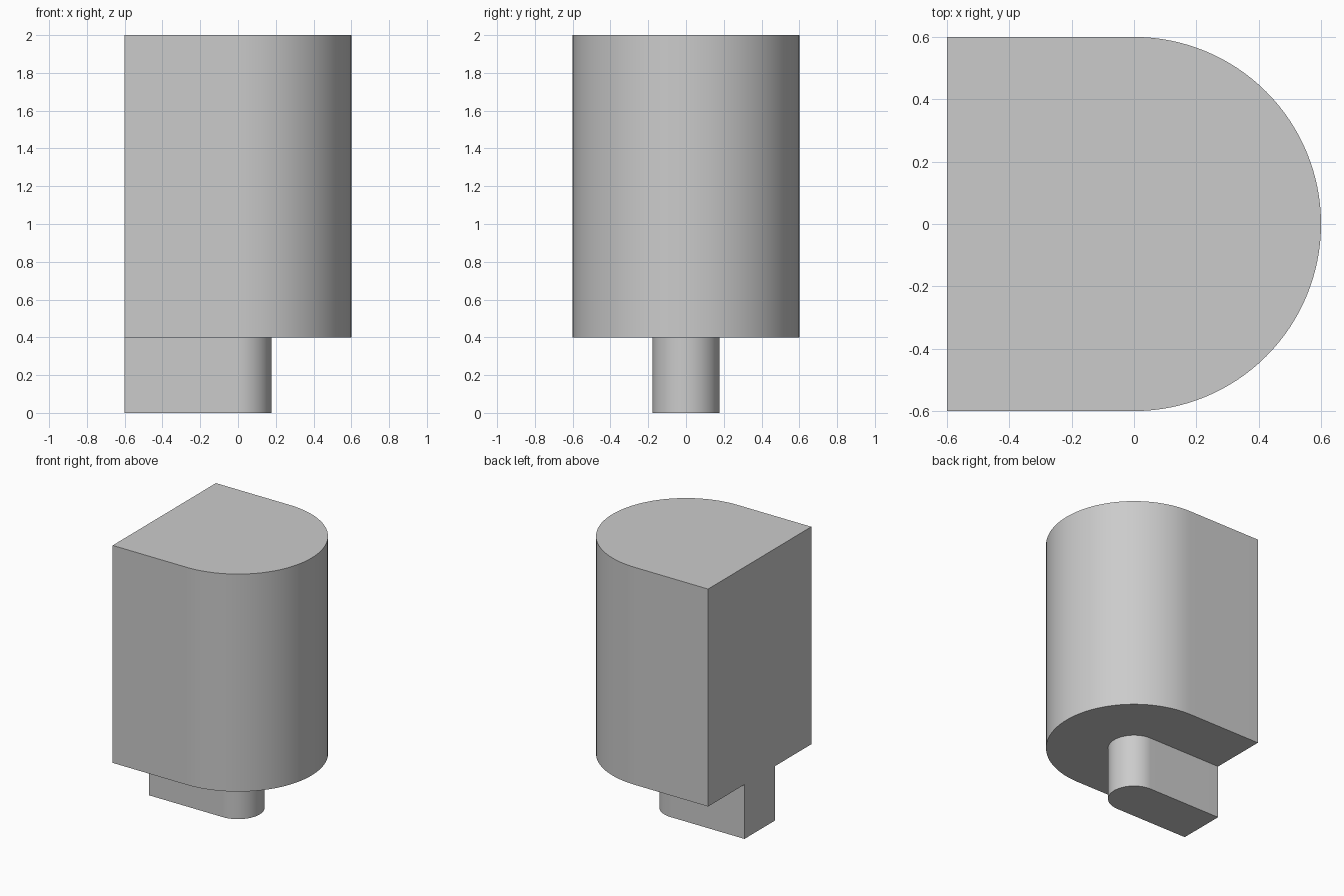
import bpy
import bmesh
from math import cos, sin, pi, radians

cube = bpy.data.objects.get("Cube")
if cube:
    bpy.data.objects.remove(cube, do_unlink=True)

# Single light grey finish
grey = bpy.data.materials.new("light_grey")
grey.use_nodes = True
color = (0.6, 0.6, 0.6, 1)
grey.diffuse_color = color
grey.node_tree.nodes["Principled BSDF"].inputs["Base Color"].default_value = color

BACK_X = -0.6
SEGMENTS = 64


def d_prism(name, radius, bottom, top):
    """Extrude a D profile: flat end at BACK_X, half-round end towards +x."""
    angles = [-pi / 2 + pi * i / SEGMENTS for i in range(SEGMENTS + 1)]
    outline = [(BACK_X, -radius)]
    outline += [(radius * cos(a), radius * sin(a)) for a in angles]
    outline.append((BACK_X, radius))

    bm = bmesh.new()
    base = bm.faces.new([bm.verts.new((x, y, bottom)) for x, y in outline])
    grown = bmesh.ops.extrude_face_region(bm, geom=[base], use_keep_orig=True)
    raised = [v for v in grown["geom"] if isinstance(v, bmesh.types.BMVert)]
    bmesh.ops.translate(bm, verts=raised, vec=(0, 0, top - bottom))
    bmesh.ops.recalc_face_normals(bm, faces=bm.faces)

    mesh = bpy.data.meshes.new(name)
    bm.to_mesh(mesh)
    bm.free()
    mesh.materials.append(grey)
    obj = bpy.data.objects.new(name, mesh)
    bpy.context.collection.objects.link(obj)

    # Smooth round end with crisp rims and corners
    bpy.ops.object.select_all(action="DESELECT")
    obj.select_set(True)
    bpy.context.view_layer.objects.active = obj
    bpy.ops.object.shade_smooth_by_angle(angle=radians(30))
    return obj


# Wide upper body and the narrow tongue beneath it
d_prism("body", 0.6, 0.4, 2.0)
d_prism("tongue", 0.177, 0.0, 0.4)
